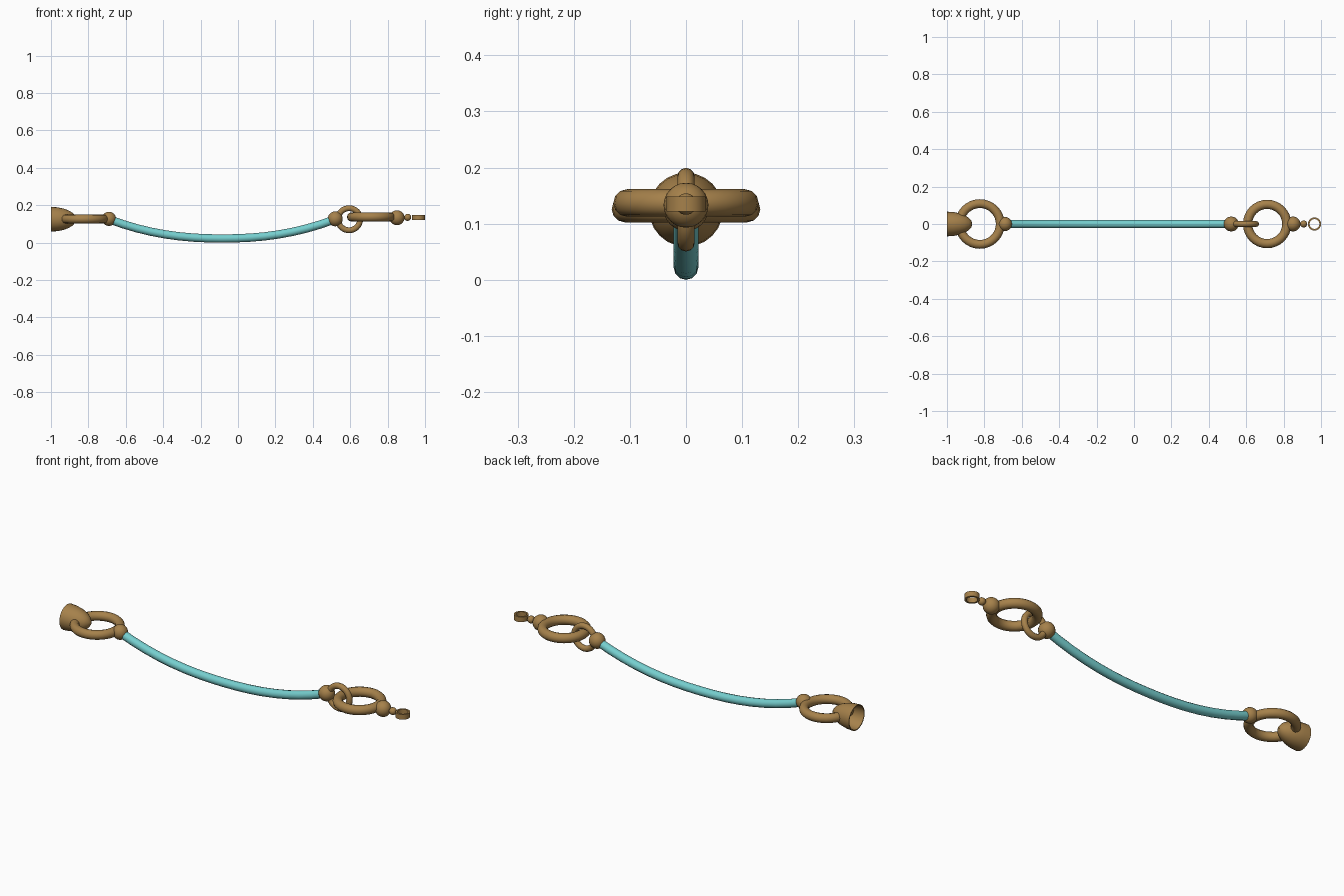
import bpy, math

if "Cube" in bpy.data.objects:
    bpy.data.objects.remove(bpy.data.objects["Cube"])


def material(name, rgb):
    m = bpy.data.materials.new(name)
    m.diffuse_color = (*rgb, 1)
    m.use_nodes = True
    m.node_tree.nodes["Principled BSDF"].inputs["Base Color"].default_value = m.diffuse_color
    return m


BRASS = material("brass", (0.38, 0.22, 0.07))
TEAL = material("teal", (0.18, 0.62, 0.62))


def finish(name, mat, angle=50):
    o = bpy.context.object
    o.name = name
    o.data.materials.append(mat)
    bpy.ops.object.shade_smooth_by_angle(angle=math.radians(angle))
    return o


def ring(name, loc, major, minor, rot=(0, 0, 0)):
    bpy.ops.mesh.primitive_torus_add(location=loc, rotation=rot, major_radius=major,
                                     minor_radius=minor, major_segments=32, minor_segments=12)
    return finish(name, BRASS)


def bead(name, loc, r):
    bpy.ops.mesh.primitive_uv_sphere_add(location=loc, radius=r, segments=20, ring_count=12)
    return finish(name, BRASS)


def lathe(name, profile, loc, rot=(0, 0, 0), segs=24, closed=False):
    # Spin (radius, height) points around local z
    n = len(profile)
    verts = [(r * math.cos(2 * math.pi * i / segs), r * math.sin(2 * math.pi * i / segs), h)
             for i in range(segs) for r, h in profile]
    faces = [(i * n + j, (i + 1) % segs * n + j, (i + 1) % segs * n + (j + 1) % n, i * n + (j + 1) % n)
             for i in range(segs) for j in range(n if closed else n - 1)]
    me = bpy.data.meshes.new(name)
    me.from_pydata(verts, [], faces)
    o = bpy.data.objects.new(name, me)
    bpy.context.collection.objects.link(o)
    o.location, o.rotation_euler = loc, rot
    bpy.ops.object.select_all(action='DESELECT')
    o.select_set(True)
    bpy.context.view_layer.objects.active = o
    return finish(name, BRASS, 40)


# Hollow bell-shaped end cap, open towards -x
def dome(r, length):
    return [(r * math.cos(a), length * math.sin(a))
            for a in (math.radians(d) for d in (0, 15, 30, 45, 60, 75, 89))]


lathe("end_cap", dome(0.066, 0.135) + dome(0.061, 0.13)[::-1], (-1, 0, 0.125),
      (0, math.pi / 2, 0), closed=True)

# Left ring and bead
ring("left_ring", (-0.824, 0, 0.126), 0.109, 0.0235)
bead("left_bead", (-0.69, 0, 0.127), 0.038)

# Sagging cord
N = 16
cu = bpy.data.curves.new("cord", 'CURVE')
cu.dimensions = '3D'
cu.bevel_depth = 0.022
cu.bevel_resolution = 4
cu.use_fill_caps = True
sp = cu.splines.new('POLY')
sp.points.add(N)
for i, p in enumerate(sp.points):
    t = 2 * i / N - 1
    p.co = (-0.085 + 0.605 * t, 0, 0.022 + 0.103 * abs(t) ** 2.25, 1)
cord = bpy.data.objects.new("cord", cu)
bpy.context.collection.objects.link(cord)
bpy.ops.object.select_all(action='DESELECT')
cord.select_set(True)
bpy.context.view_layer.objects.active = cord
bpy.ops.object.convert(target='MESH')
finish("cord", TEAL)

# Right bead, upright link, flat ring
bead("right_bead", (0.52, 0, 0.127), 0.04)
ring("upright_link", (0.594, 0, 0.125), 0.059, 0.0155, (math.pi / 2, 0, 0))
ring("right_ring", (0.712, 0, 0.137), 0.105, 0.0245)

# Tail beads and flat eyelet
bead("tail_bead", (0.85, 0, 0.133), 0.04)
bead("tail_small_bead", (0.907, 0, 0.135), 0.019)
lathe("eyelet", [(0.035, -0.0135), (0.035, 0.0135), (0.026, 0.0135), (0.026, -0.0135)],
      (0.965, 0, 0.135), closed=True)
